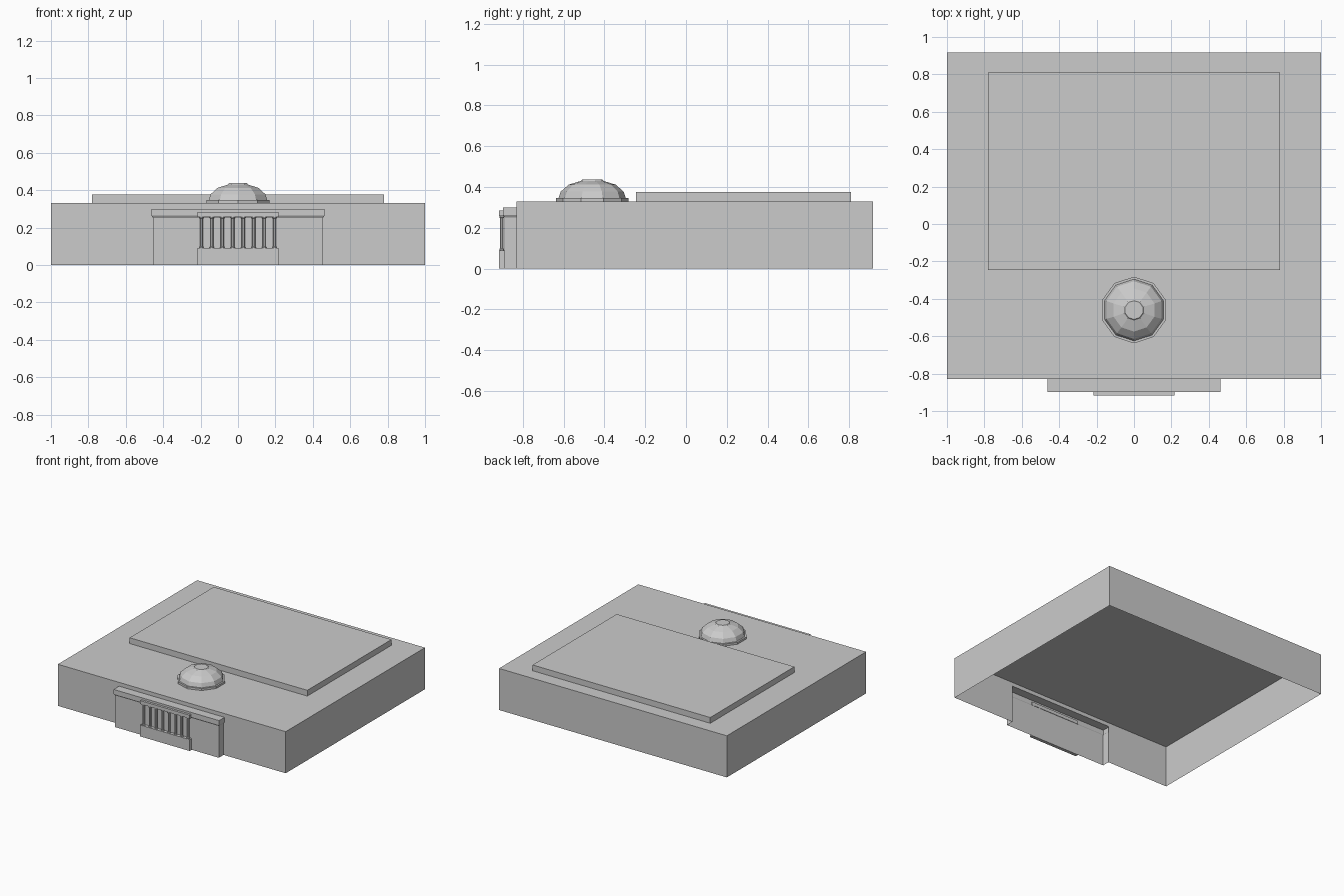
import bpy
import bmesh
import math

cube = bpy.data.objects.get("Cube")
if cube:
    bpy.data.objects.remove(cube, do_unlink=True)

grey = bpy.data.materials.new("plain_grey")
grey.use_nodes = True
grey.diffuse_color = (0.6, 0.6, 0.6, 1)
grey.node_tree.nodes["Principled BSDF"].inputs["Base Color"].default_value = (0.6, 0.6, 0.6, 1)


def finish(name, bm):
    """Turn a bmesh into a named, flat shaded grey object."""
    bmesh.ops.remove_doubles(bm, verts=bm.verts, dist=1e-5)
    bmesh.ops.recalc_face_normals(bm, faces=bm.faces)
    mesh = bpy.data.meshes.new(name)
    bm.to_mesh(mesh)
    bm.free()
    mesh.materials.append(grey)
    obj = bpy.data.objects.new(name, mesh)
    bpy.context.collection.objects.link(obj)
    return obj


def add_face(bm, points):
    return bm.faces.new([bm.verts.new(p) for p in points])


def block(name, half_width, y0, y1, z0, z1, open_bottom=False):
    """Box centred on x = 0, optionally without its underside."""
    bm = bmesh.new()
    ring = [(-half_width, y0), (half_width, y0), (half_width, y1), (-half_width, y1)]
    base = add_face(bm, [(x, y, z0) for x, y in ring])
    top = bmesh.ops.extrude_face_region(bm, geom=[base], use_keep_orig=True)
    verts = [g for g in top["geom"] if isinstance(g, bmesh.types.BMVert)]
    bmesh.ops.translate(bm, verts=verts, vec=(0, 0, z1 - z0))
    if open_bottom:
        bmesh.ops.delete(bm, geom=[base], context='FACES')
    return finish(name, bm)


def lathe(name, profile, sides, x, y, turn=0.0):
    """Spin a (radius, height) profile into a faceted round part."""
    bm = bmesh.new()
    rings = []
    for r, z in profile:
        angles = [turn + math.tau * i / sides for i in range(sides)]
        rings.append([bm.verts.new((x + r * math.cos(a), y + r * math.sin(a), z)) for a in angles])
    for low, high in zip(rings, rings[1:]):
        for i in range(sides):
            j = (i + 1) % sides
            bm.faces.new((low[i], low[j], high[j], high[i]))
    bm.faces.new(rings[-1])
    return finish(name, bm)


WALL_TOP, FRONT, BACK = 0.33, -0.83, 0.916
DOOR_W, DOOR_TOP = 0.455, 0.3

# Main hall: open underneath, with an opening in its front wall
bm = bmesh.new()
add_face(bm, [(-1, FRONT, WALL_TOP), (1, FRONT, WALL_TOP), (1, BACK, WALL_TOP), (-1, BACK, WALL_TOP)])
add_face(bm, [(1, BACK, 0), (-1, BACK, 0), (-1, BACK, WALL_TOP), (1, BACK, WALL_TOP)])
for s in (-1, 1):
    add_face(bm, [(s, FRONT, 0), (s, BACK, 0), (s, BACK, WALL_TOP), (s, FRONT, WALL_TOP)])
outline = [(-1, 0), (-DOOR_W, 0), (-DOOR_W, DOOR_TOP), (DOOR_W, DOOR_TOP),
           (DOOR_W, 0), (1, 0), (1, WALL_TOP), (-1, WALL_TOP)]
add_face(bm, [(x, FRONT, z) for x, z in outline])
finish("main_hall", bm)

# Entrance block: three walls with a flared cornice and a flat roof
bm = bmesh.new()
rails = []
for flare, z in [(0, 0), (0, 0.252), (0.008, 0.264), (0.008, DOOR_TOP)]:
    w, f = DOOR_W + flare, -0.89 - flare
    rails.append([(-w, FRONT, z), (-w, f, z), (w, f, z), (w, FRONT, z)])
for low, high in zip(rails, rails[1:]):
    for i in range(3):
        add_face(bm, [low[i], low[i + 1], high[i + 1], high[i]])
add_face(bm, rails[-1])
finish("entrance_block", bm)

# Raised roof deck
block("roof_deck", 0.78, -0.245, 0.81, WALL_TOP, 0.376, open_bottom=True)

# Faceted dome on a low rim
dome = [(0.178, WALL_TOP), (0.178, 0.346), (0.165, 0.346), (0.154, 0.378),
        (0.115, 0.412), (0.056, 0.43), (0.05, 0.437)]
lathe("dome", dome, 10, 0, -0.46, math.pi / 2)

# Portico: plinth, lintel and a row of columns
block("portico_plinth", 0.217, -0.916, -0.89, 0, 0.09)
block("portico_lintel", 0.217, -0.916, -0.89, 0.257, 0.284)
shaft = [(0.012, 0.09), (0.012, 0.097), (0.009, 0.099),
         (0.009, 0.248), (0.012, 0.25), (0.012, 0.257)]
COLUMNS = 8
for i in range(COLUMNS):
    x = -0.196 + 0.392 * i / (COLUMNS - 1)
    lathe(f"column_{i + 1}", shaft, 8, x, -0.903, math.pi / 8)
